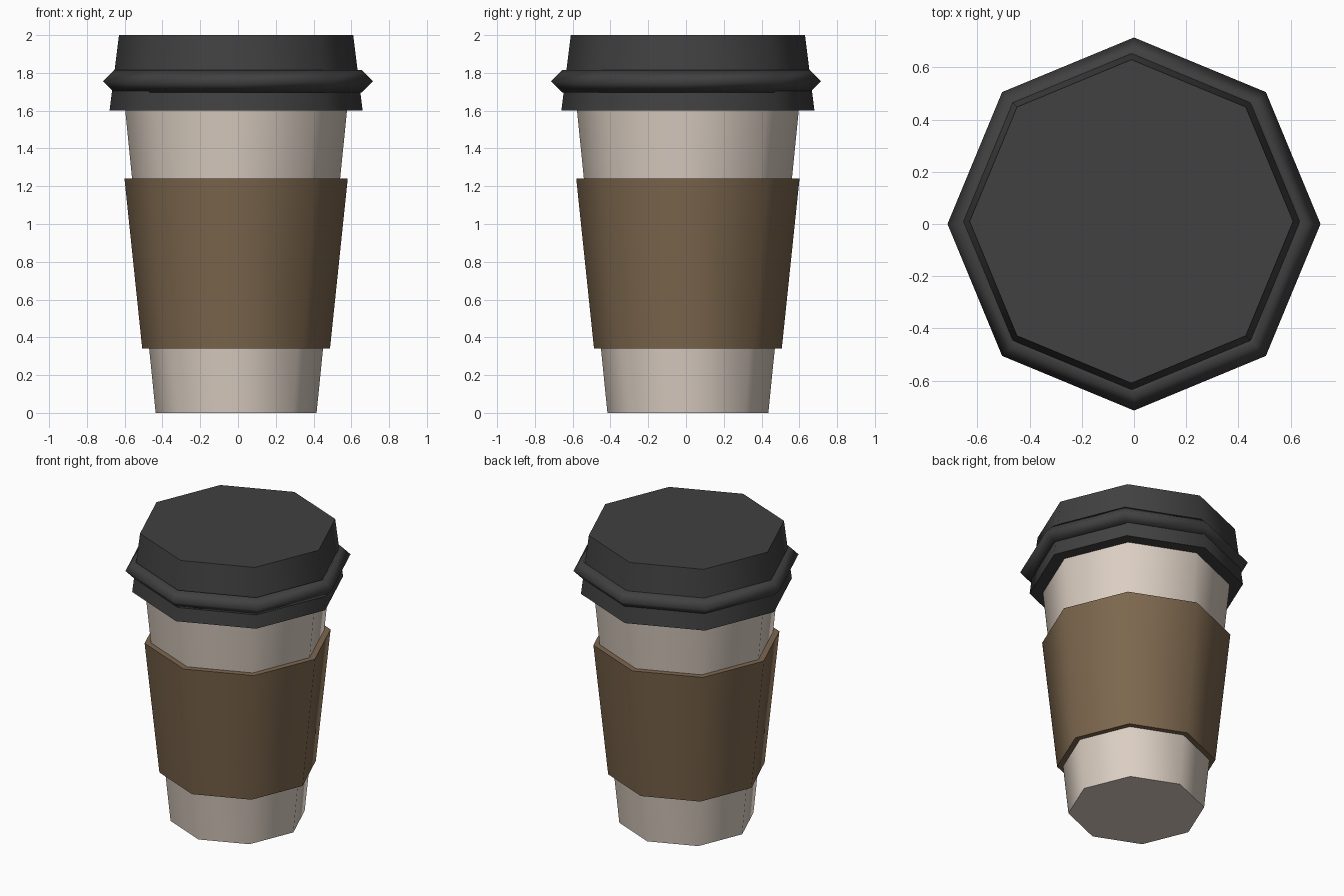
import bpy
import math

if "Cube" in bpy.data.objects:
    bpy.data.objects.remove(bpy.data.objects["Cube"])


def material(name, rgb):
    m = bpy.data.materials.new(name)
    m.diffuse_color = (*rgb, 1.0)
    m.use_nodes = True
    m.node_tree.nodes["Principled BSDF"].inputs["Base Color"].default_value = m.diffuse_color
    return m


paper = material("cream paper", (0.71, 0.62, 0.54))
card = material("brown cardboard", (0.205, 0.136, 0.076))
plastic = material("black plastic", (0.052, 0.052, 0.052))

SIDES = 8
OFFSET = (-0.01, 0.01)  # cup axis sits slightly off the rim bead's axis


def finish(name, mat, angle):
    ob = bpy.context.object
    ob.name = name
    ob.data.materials.append(mat)
    bpy.ops.object.shade_smooth_by_angle(angle=math.radians(angle))
    return ob


def tapered(name, mat, z0, z1, r0, r1):
    """Capped eight-sided frustum with smooth sides and sharp cap edges."""
    bpy.ops.mesh.primitive_cone_add(
        vertices=SIDES, radius1=r0, radius2=r1, depth=z1 - z0,
        location=(*OFFSET, (z0 + z1) / 2))
    return finish(name, mat, 60)


# Cup body, reaching a little way into the lid
tapered("cup_body", paper, 0.0, 1.7, 0.426, 0.597)

# Cardboard sleeve
tapered("sleeve", card, 0.34, 1.24, 0.497, 0.591)

# Lid
tapered("lid", plastic, 1.6, 2.0, 0.67, 0.62)

# Diamond-section bead around the lid
bpy.ops.mesh.primitive_torus_add(
    major_segments=SIDES, minor_segments=4,
    major_radius=0.655, minor_radius=0.06, location=(0, 0, 1.755))
finish("lid_bead", plastic, 180)
